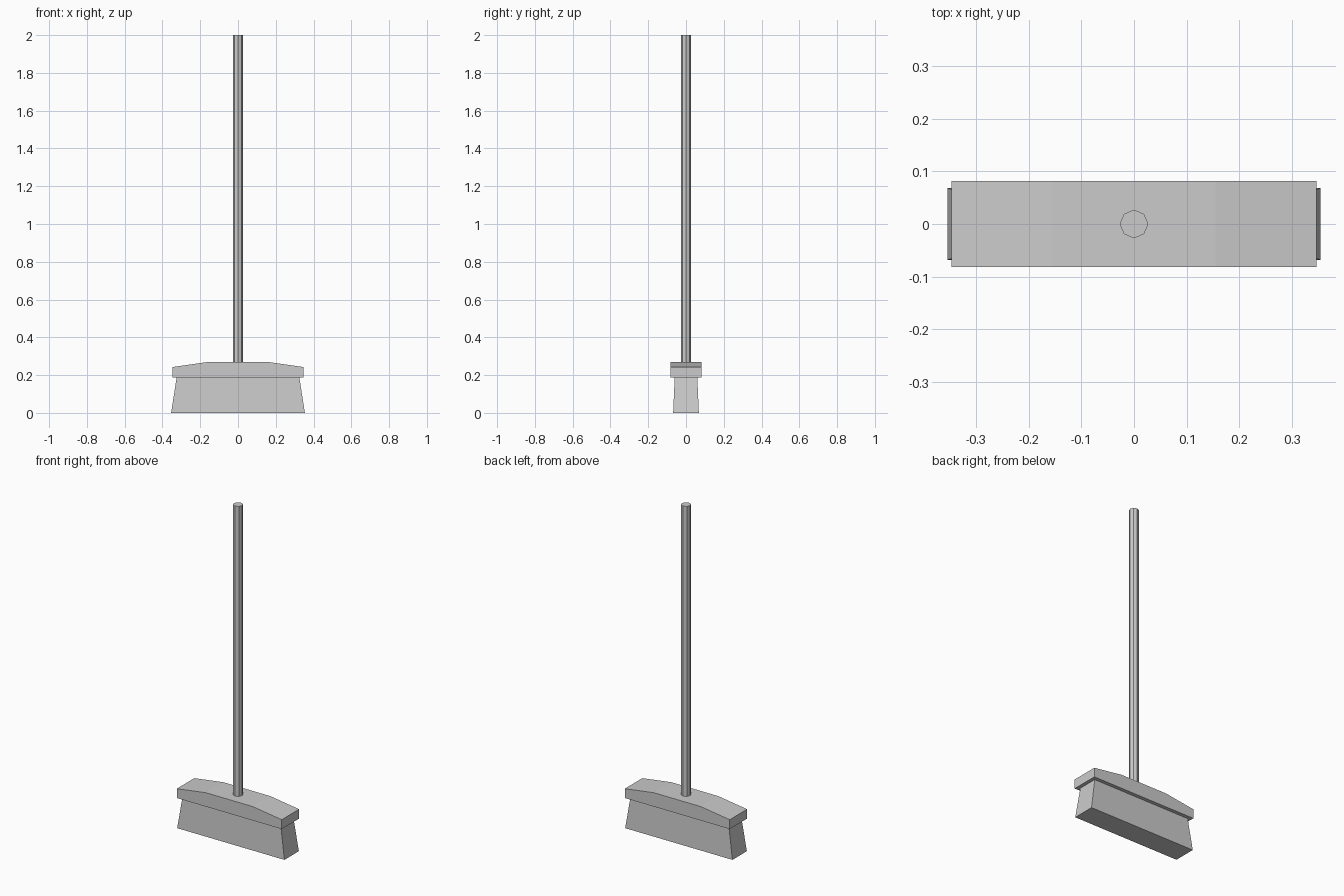
import bpy, bmesh
from mathutils import Vector

if "Cube" in bpy.data.objects:
    bpy.data.objects.remove(bpy.data.objects["Cube"])


def make_object(name, bm):
    bmesh.ops.recalc_face_normals(bm, faces=bm.faces)
    mesh = bpy.data.meshes.new(name)
    bm.to_mesh(mesh)
    bm.free()
    obj = bpy.data.objects.new(name, mesh)
    bpy.context.collection.objects.link(obj)
    return obj


# Bristle block, flaring towards the floor
BRISTLE_TOP = 0.187
bm = bmesh.new()
bmesh.ops.create_cube(bm, size=2)
for v in bm.verts:
    low = v.co.z < 0
    v.co = Vector((v.co.x * (0.354 if low else 0.325),
                   v.co.y * (0.068 if low else 0.06),
                   0 if low else BRISTLE_TOP))
make_object("bristles", bm)

# Broom head: mirrored profile with sloped shoulders, extruded in depth
half = [(0.346, 0.187), (0.346, 0.243), (0.155, 0.27)]
profile = half + [(-x, z) for x, z in reversed(half)]
bm = bmesh.new()
face = bm.faces.new([bm.verts.new((x, -0.082, z)) for x, z in profile])
ext = bmesh.ops.extrude_face_region(bm, geom=[face], use_keep_orig=True)
moved = [g for g in ext["geom"] if isinstance(g, bmesh.types.BMVert)]
bmesh.ops.translate(bm, verts=moved, vec=(0, 0.164, 0))
make_object("broom_head", bm)

# Eight-sided handle, seated in the head
HANDLE_BASE, HANDLE_TOP = 0.26, 2.0
bm = bmesh.new()
bmesh.ops.create_cone(bm, cap_ends=True, segments=8, radius1=0.027,
                      radius2=0.027, depth=HANDLE_TOP - HANDLE_BASE)
bmesh.ops.translate(bm, verts=bm.verts,
                    vec=(0, 0, (HANDLE_TOP + HANDLE_BASE) / 2))
make_object("handle", bm)
